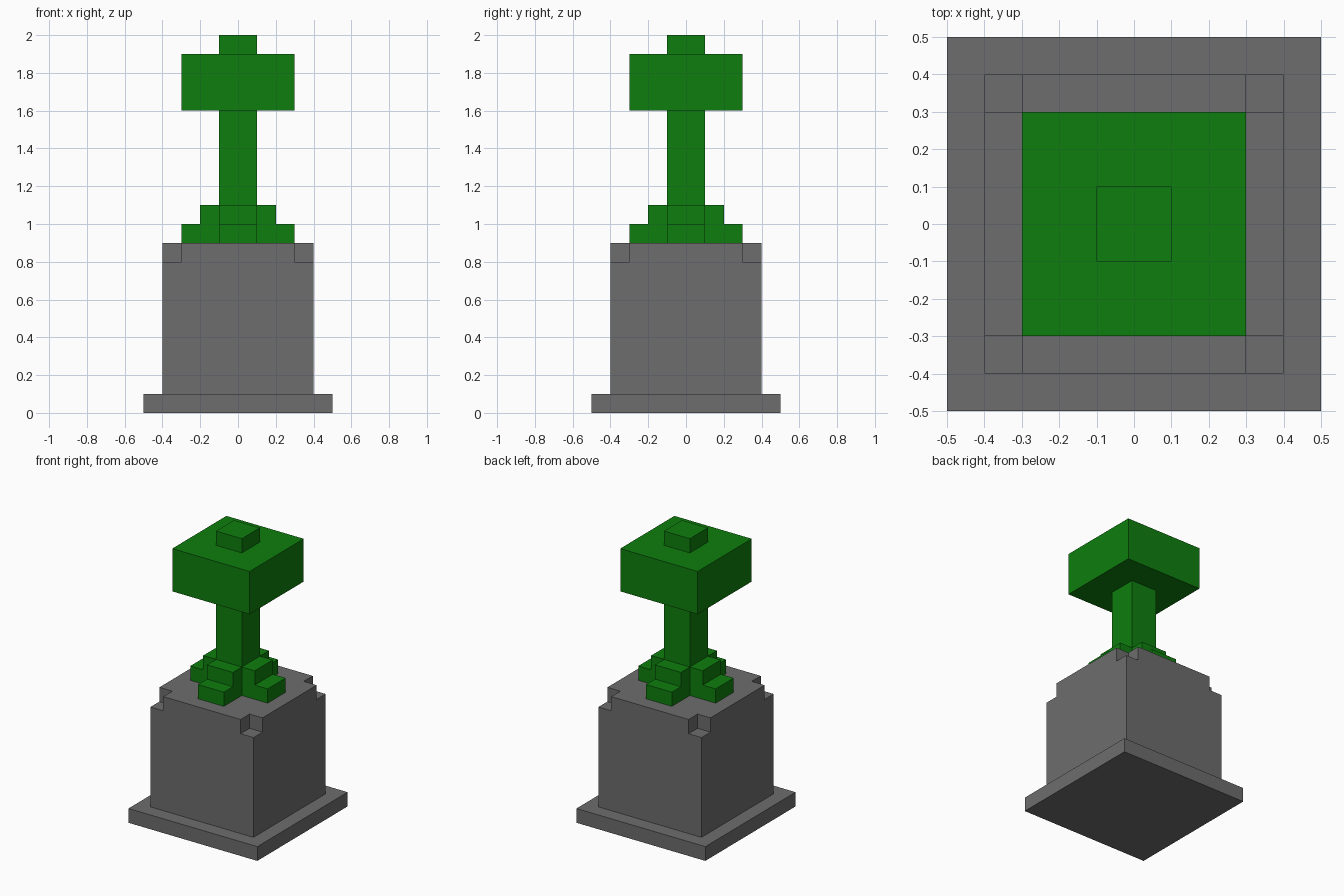
import bpy, bmesh, math
from mathutils import Matrix, Vector

default = bpy.data.objects.get("Cube")
if default:
    bpy.data.objects.remove(default, do_unlink=True)


def make_material(name, rgb):
    mat = bpy.data.materials.new(name)
    mat.use_nodes = True
    mat.diffuse_color = (*rgb, 1)
    mat.node_tree.nodes["Principled BSDF"].inputs["Base Color"].default_value = (*rgb, 1)
    return mat


stone = make_material("stone grey", (0.153, 0.153, 0.153))
leaf = make_material("leaf green", (0.0044, 0.208, 0.0044))


def make_object(name, bm, mat):
    bmesh.ops.recalc_face_normals(bm, faces=bm.faces)
    mesh = bpy.data.meshes.new(name)
    bm.to_mesh(mesh)
    bm.free()
    mesh.materials.append(mat)
    obj = bpy.data.objects.new(name, mesh)
    bpy.context.collection.objects.link(obj)
    return obj


def add_box(bm, half, z0, z1, x=0, y=0):
    """Square block of the given half width between two heights."""
    size = Matrix.Diagonal((2 * half, 2 * half, z1 - z0, 1))
    bmesh.ops.create_cube(bm, size=1, matrix=Matrix.Translation((x, y, (z0 + z1) / 2)) @ size)


def box(name, half, z0, z1, mat):
    bm = bmesh.new()
    add_box(bm, half, z0, z1)
    return make_object(name, bm, mat)


# Stone plinth and block
box("base_slab", 0.5, 0.0, 0.1, stone)
pedestal = box("pedestal", 0.4, 0.1, 0.9, stone)

# Notch the four top corners of the block
bm = bmesh.new()
for sx in (-1, 1):
    for sy in (-1, 1):
        add_box(bm, 0.1, 0.8, 1.0, sx * 0.4, sy * 0.4)
cutter = make_object("corner_cutter", bm, stone)
cutter.hide_render = True
notch = pedestal.modifiers.new("corner_notches", "BOOLEAN")
notch.operation = "DIFFERENCE"
notch.solver = "EXACT"
notch.object = cutter
bpy.context.view_layer.objects.active = pedestal
bpy.ops.object.modifier_apply(modifier=notch.name)
bpy.data.objects.remove(cutter, do_unlink=True)

# Stepped roots around the stem: one profile, turned four times
ROOT_STEPS = [(0.1, 0.9), (0.3, 0.9), (0.3, 1.0), (0.2, 1.0), (0.2, 1.1), (0.1, 1.1)]
for i, side in enumerate(("left", "back", "right", "front")):
    bm = bmesh.new()
    face = bm.faces.new([bm.verts.new((x, -0.1, z)) for x, z in ROOT_STEPS])
    grown = bmesh.ops.extrude_face_region(bm, geom=[face])["geom"]
    bmesh.ops.translate(bm, vec=Vector((0, 0.2, 0)),
                        verts=[v for v in grown if isinstance(v, bmesh.types.BMVert)])
    bmesh.ops.rotate(bm, cent=(0, 0, 0), verts=bm.verts,
                     matrix=Matrix.Rotation(i * math.pi / 2, 3, "Z"))
    make_object(side + "_root", bm, leaf)

# Stem, head and top bud
box("stem", 0.1, 0.9, 1.6, leaf)
box("head", 0.3, 1.6, 1.9, leaf)
box("top_bud", 0.1, 1.9, 2.0, leaf)
